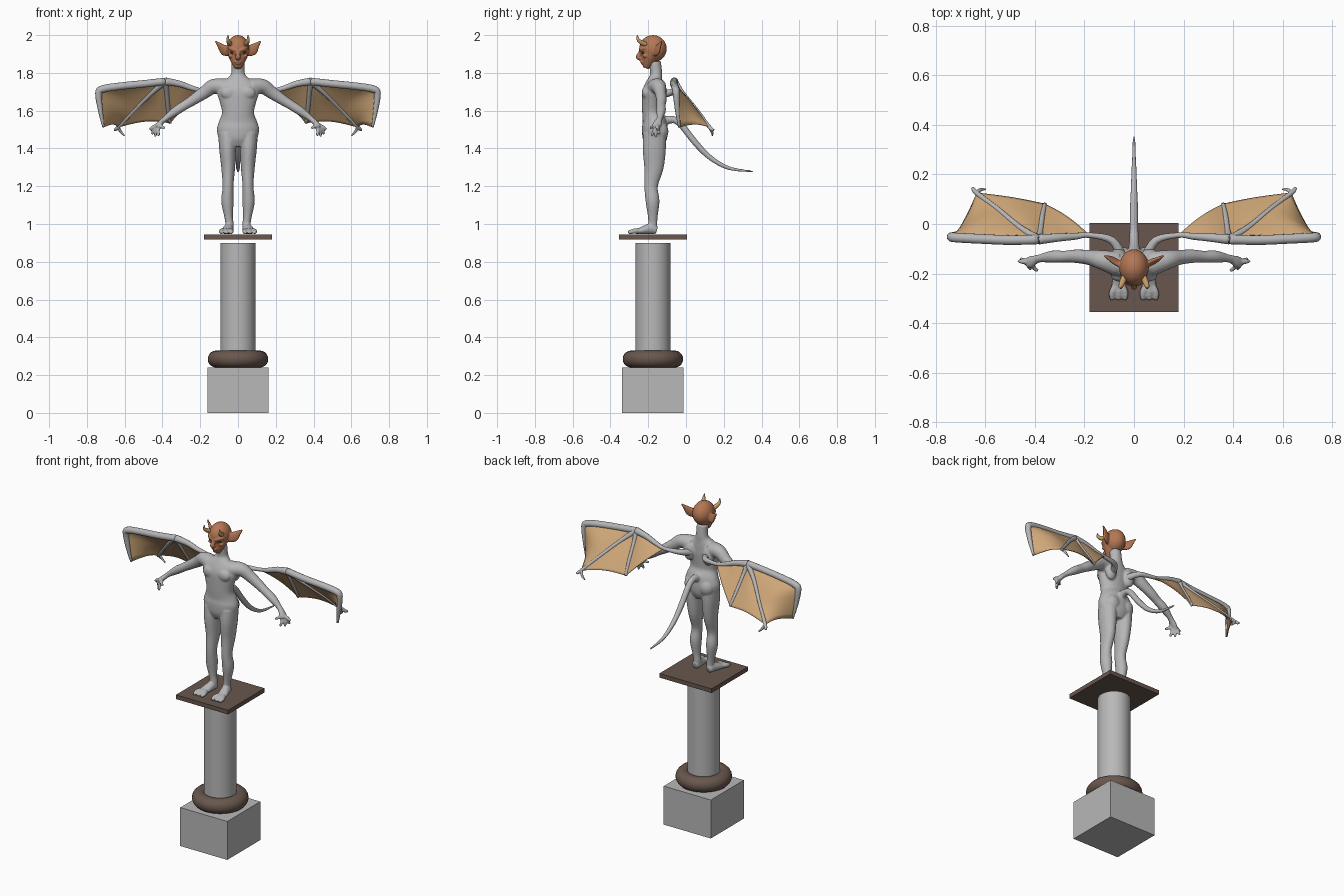
import bpy, bmesh, math
from mathutils import Vector, Matrix

if "Cube" in bpy.data.objects:
    bpy.data.objects.remove(bpy.data.objects["Cube"])


def mat(name, *c):
    m = bpy.data.materials.new(name)
    m.diffuse_color = (*c, 1)
    m.use_nodes = True
    m.node_tree.nodes["Principled BSDF"].inputs["Base Color"].default_value = m.diffuse_color
    return m


STONE = mat("grey stone", 0.48, 0.48, 0.48)
SKIN = mat("grey skin", 0.47, 0.47, 0.48)
BROWN = mat("dark brown", 0.14, 0.095, 0.075)
FACE = mat("copper face", 0.46, 0.185, 0.09)
HORN = mat("horn tan", 0.55, 0.33, 0.13)
MEMB = mat("membrane tan", 0.63, 0.39, 0.19)
DARK = mat("dark eye", 0.05, 0.035, 0.03)


def finish(bm, name, m, smooth=True, voxel=0, iters=4):
    bmesh.ops.recalc_face_normals(bm, faces=bm.faces)
    me = bpy.data.meshes.new(name)
    bm.to_mesh(me)
    bm.free()
    for p in me.polygons:
        p.use_smooth = smooth
    ob = bpy.data.objects.new(name, me)
    bpy.context.collection.objects.link(ob)
    me.materials.append(m)
    if voxel:  # fuse overlapping shells into one sculpted skin
        r = ob.modifiers.new("fuse", "REMESH")
        r.mode, r.voxel_size, r.use_smooth_shade = "VOXEL", voxel, True
        s = ob.modifiers.new("soften", "SMOOTH")
        s.iterations = iters
    return ob


def spline(pts, n):
    """Catmull-Rom through points of any dimension."""
    out, P = [], [pts[0]] + list(pts) + [pts[-1]]
    for i in range(1, len(P) - 2):
        for k in range(n):
            t = k / n
            out.append([0.5 * (2 * b + (c - a) * t + (2 * a - 5 * b + 4 * c - d) * t * t
                               + (3 * b - a - 3 * c + d) * t ** 3)
                        for a, b, c, d in zip(P[i - 1], P[i], P[i + 1], P[i + 2])])
    return out + [list(pts[-1])]


def tube(bm, pts, ref=(1, 0, 0), seg=16, s=1):
    """Loft ellipses along points (x, y, z, r_along_ref[, r_across])."""
    pts = spline([(p[0] * s, *p[1:], p[3])[:5] for p in pts], 4)
    C = [Vector(p[:3]) for p in pts]
    rings = []
    for i, p in enumerate(pts):
        t = (C[min(i + 1, len(C) - 1)] - C[max(i - 1, 0)]).normalized()
        u = Vector(ref)
        u = (u - t * u.dot(t)).normalized()
        v = t.cross(u)
        rings.append([bm.verts.new(C[i] + u * (p[3] * math.cos(a)) + v * (p[4] * math.sin(a)))
                      for a in (2 * math.pi * k / seg for k in range(seg))])
    for a, b in zip(rings, rings[1:]):
        for k in range(seg):
            bm.faces.new((a[k], a[k - 1], b[k - 1], b[k]))
    bm.faces.new(rings[0])
    bm.faces.new(rings[-1])


def blob(bm, c, r):
    bmesh.ops.create_uvsphere(bm, u_segments=24, v_segments=16, radius=1,
                              matrix=Matrix.Translation(c) @ Matrix.Diagonal((*r, 1)))


def box(name, c, d, m):
    bm = bmesh.new()
    bmesh.ops.create_cube(bm, size=1, matrix=Matrix.Translation(c) @ Matrix.Diagonal((*d, 1)))
    finish(bm, name, m, False)


# Pedestal
Y0 = -0.175
box("pedestal_base", (0, Y0, 0.12), (0.325, 0.325, 0.24), STONE)
box("top_slab", (0, Y0, 0.932), (0.36, 0.36, 0.026), BROWN)
bpy.ops.mesh.primitive_torus_add(location=(0, Y0, 0.285), major_radius=0.115, minor_radius=0.045,
                                 major_segments=48, minor_segments=20)
ring = bpy.context.object
ring.name = "pedestal_ring"
ring.data.materials.append(BROWN)
bpy.ops.object.shade_smooth()
bpy.ops.mesh.primitive_cylinder_add(vertices=48, radius=0.093, depth=0.62, location=(0, Y0, 0.59))
col = bpy.context.object
col.name = "column"
col.data.materials.append(STONE)
bpy.ops.object.shade_smooth_by_angle()

# Body: torso, tail, limbs fused together
bm = bmesh.new()
tube(bm, [(0, -.165, 1.41, .06, .045), (0, -.165, 1.45, .10, .064), (0, -.165, 1.50, .112, .068),
          (0, -.167, 1.54, .102, .064), (0, -.178, 1.59, .085, .054), (0, -.178, 1.65, .098, .055),
          (0, -.176, 1.70, .112, .055), (0, -.168, 1.74, .10, .046), (0, -.16, 1.775, .052, .035),
          (0, -.158, 1.80, .036, .032), (0, -.165, 1.86, .034, .032)], seg=28)
tube(bm, [(0, -.14, 1.54, .03), (0, -.075, 1.553, .02), (0, -.03, 1.53, .018), (0, .05, 1.43, .017),
          (0, .13, 1.35, .014), (0, .23, 1.295, .010), (0, .355, 1.278, .005)])
for s in (1, -1):
    blob(bm, (s * .048, -.138, 1.49), (.05, .045, .055))    # buttock
    blob(bm, (s * .047, -.212, 1.695), (.045, .022, .035))  # chest
    blob(bm, (s * .065, -.125, 1.69), (.035, .025, .055))   # shoulder blade
    tube(bm, [(.055, -.165, 1.48, .05, .06), (.055, -.168, 1.40, .045, .062), (.052, -.17, 1.30, .037, .052),
              (.053, -.185, 1.20, .029, .036), (.056, -.177, 1.12, .033, .037), (.05, -.176, 1.04, .023, .026),
              (.045, -.176, 1.0, .022, .024), (.046, -.178, .965, .024, .024)], s=s)
    # foot and toes
    tube(bm, [(.046, -.155, .966, .02, .02), (.05, -.19, .974, .026, .028), (.06, -.24, .964, .03, .018),
              (.061, -.265, .96, .024, .013)], s=s)
    for x in (.037, .062, .087):
        tube(bm, [(.06, -.23, .963, .015), (x, -.275, .962, .014), (x, -.307, .954, .009)], s=s)
    # arm
    tube(bm, [(.07, -.16, 1.725, .05, .045), (.13, -.145, 1.728, .04, .04), (.18, -.135, 1.695, .031, .034),
              (.24, -.13, 1.655, .027, .028), (.28, -.132, 1.63, .024, .025), (.33, -.132, 1.598, .025, .024),
              (.385, -.14, 1.558, .016, .015), (.415, -.152, 1.53, .024, .015), (.43, -.158, 1.512, .022, .012)],
         ref=(0, 1, 0), s=s)
    for x, y, z in ((.468, -.15, 1.50), (.456, -.14, 1.475), (.438, -.16, 1.462), (.418, -.182, 1.466),
                    (.388, -.19, 1.508)):
        m = (.417 * .5 + x * .5 + .006, -.154 * .5 + y * .5, 1.527 * .5 + z * .5)
        tube(bm, [(.415, -.152, 1.53, .010), (*m, .010), (x, y, z, .007)], ref=(0, 1, 0), seg=10, s=s)
finish(bm, "body", SKIN, voxel=.005)

# Wings: finger bones radiating from the wrist, membranes between them
W = (.385, -.062, 1.755)
LEAD = [W, (.50, -.065, 1.742), (.62, -.06, 1.73), (.715, -.055, 1.715), (.738, -.052, 1.69),
        (.728, -.045, 1.60), (.712, -.035, 1.512)]
MID = [W, (.46, -.015, 1.69), (.55, .06, 1.60), (.635, .125, 1.512)]
SHORT = [W, (.378, -.03, 1.70), (.37, .03, 1.61), (.36, .08, 1.535)]
ARM = [W, (.31, -.055, 1.742), (.24, -.05, 1.718), (.18, -.045, 1.705)]


def bones(bm, path, radii, s):
    tube(bm, [(*p, r) for p, r in zip(path, radii)], ref=(.1, 1, .3), seg=12, s=s)


def membrane(bm, a, b, scallop, s, n=18, m=14):
    """Fan-shaped skin from the wrist between two bones."""
    def even(path):
        pts = [Vector(p) for p in spline(path, 12)]
        d = [0]
        for p, q in zip(pts, pts[1:]):
            d.append(d[-1] + (q - p).length)
        out, k = [], 0
        for i in range(n + 1):
            t = d[-1] * i / n
            while k < len(d) - 2 and d[k + 1] < t:
                k += 1
            out.append(pts[k].lerp(pts[k + 1], (t - d[k]) / (d[k + 1] - d[k])))
        return out
    A, B, w = even(a), even(b), Vector(W)
    g = []
    for i in range(n + 1):
        row = []
        for j in range(m + 1):
            h = math.sin(math.pi * j / m)
            p = w + (A[i].lerp(B[i], j / m) - w) * (1 - scallop * h)
            p += Vector((0, .012, .008)) * h * i / n  # billow
            row.append(bm.verts.new((p.x * s, p.y, p.z)))
        g.append(row)
    for i in range(n):
        for j in range(m):
            bm.faces.new((g[i][j], g[i + 1][j], g[i + 1][j + 1], g[i][j + 1]))


for s, side in ((1, "left"), (-1, "right")):
    bm = bmesh.new()
    bones(bm, LEAD, (.02, .02, .02, .02, .018, .013, .006), s)
    bones(bm, MID, (.018, .012, .010, .008), s)
    bones(bm, SHORT, (.018, .012, .011, .008), s)
    bones(bm, [*ARM, (.09, -.065, 1.70), (.05, -.13, 1.685)], (.021, .017, .014, .011, .016, .022), s)
    # claws at the tip of the middle finger
    bones(bm, [MID[2], MID[3], (.652, .147, 1.497)], (.009, .010, .006), s)
    bones(bm, [MID[3], (.62, .138, 1.487), (.60, .14, 1.467)], (.009, .007, .003), s)
    finish(bm, side + "_wing_bones", SKIN)
    bm = bmesh.new()
    membrane(bm, LEAD, MID, .03, s)
    membrane(bm, MID, SHORT, .05, s)
    membrane(bm, SHORT, ARM, .0, s)
    bmesh.ops.remove_doubles(bm, verts=bm.verts, dist=.0002)
    ob = finish(bm, side + "_wing_membrane", MEMB)
    th = ob.modifiers.new("thickness", "SOLIDIFY")
    th.thickness, th.offset = .005, 0

# Head with brow, nose, jaw and ears fused
bm = bmesh.new()
blob(bm, (0, -.175, 1.928), (.06, .073, .072))
tube(bm, [(0, -.185, 1.93, .055, .055), (0, -.192, 1.89, .052, .046), (0, -.202, 1.855, .036, .034),
          (0, -.212, 1.825, .018, .016)])                                   # jaw
tube(bm, [(0, -.232, 1.925, .009), (0, -.246, 1.90, .011), (0, -.252, 1.884, .014), (0, -.235, 1.873, .010)])
blob(bm, (0, -.234, 1.858), (.02, .009, .005))                              # lips
blob(bm, (0, -.230, 1.848), (.017, .009, .005))
for s in (1, -1):
    tube(bm, [(.006, -.243, 1.916, .008), (.03, -.234, 1.926, .010), (.05, -.212, 1.932, .007)],
         ref=(0, 0, 1), s=s)                                                # brow
    blob(bm, (s * .035, -.217, 1.89), (.017, .013, .010))                   # cheek
    tube(bm, [(.045, -.168, 1.908, .022, .012), (.075, -.152, 1.922, .031, .012),
              (.098, -.14, 1.945, .018, .008), (.12, -.128, 1.968, .004, .004)], ref=(-.4, 0, 1), s=s)  # ear
finish(bm, "head", FACE, voxel=.004, iters=3)

# Horns and eyes
bm = bmesh.new()
for s in (1, -1):
    tube(bm, [(.038, -.212, 1.95, .013), (.048, -.238, 1.962, .012), (.054, -.254, 1.978, .008),
              (.052, -.258, 2.0, .002)], s=s)
finish(bm, "horns", HORN)
bm = bmesh.new()
for s in (1, -1):
    blob(bm, (s * .028, -.226, 1.908), (.014, .011, .009))
finish(bm, "eyes", DARK)
